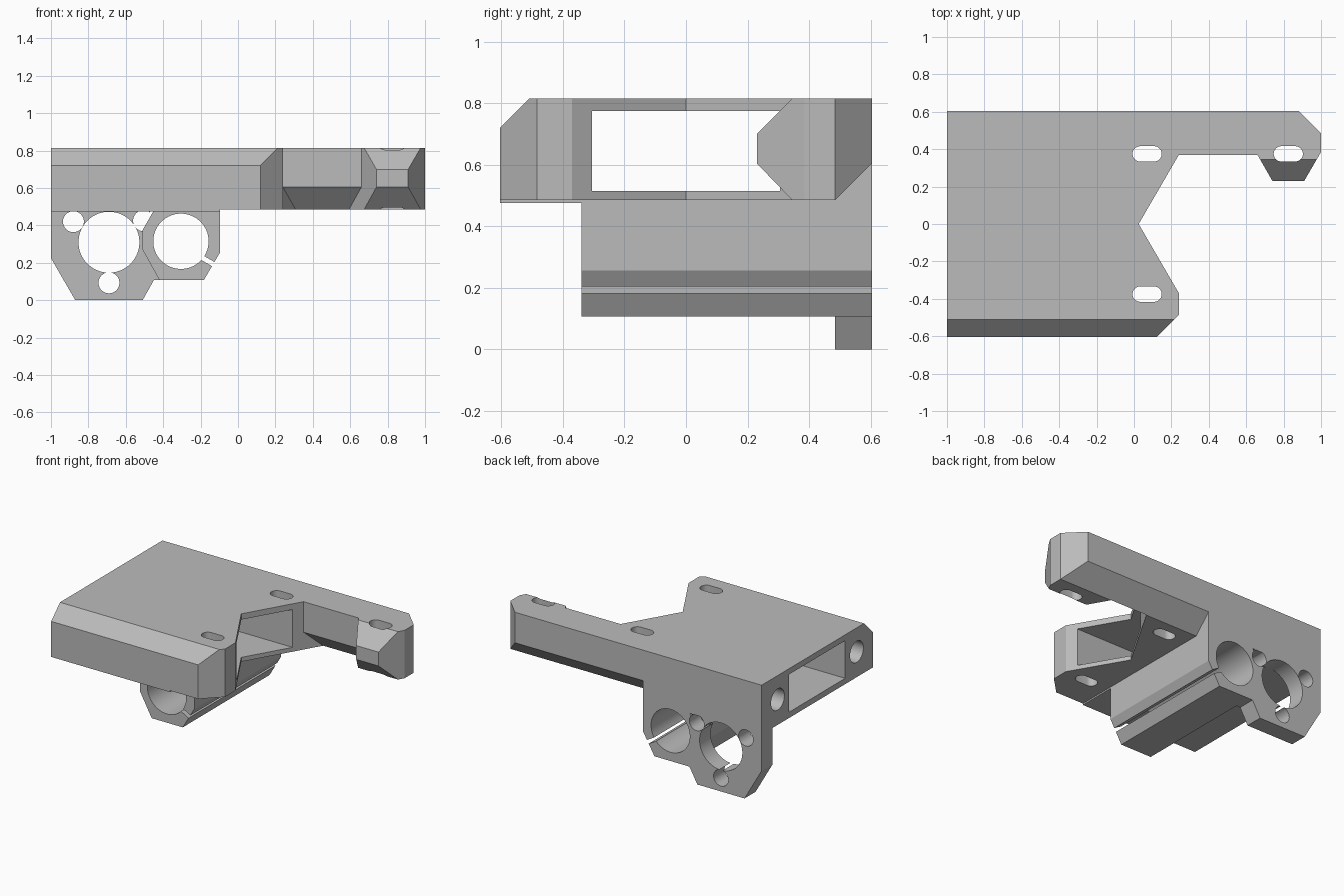
import bpy
import bmesh
import math

cube = bpy.data.objects.get("Cube")
if cube:
    bpy.data.objects.remove(cube, do_unlink=True)

grey = bpy.data.materials.new("matte grey")
grey.use_nodes = True
grey.diffuse_color = (0.5, 0.5, 0.5, 1)
grey.node_tree.nodes["Principled BSDF"].inputs["Base Color"].default_value = (0.5, 0.5, 0.5, 1)

PLACE = {
    "x": lambda u, v, w: (w, u, v),
    "y": lambda u, v, w: (u, w, v),
    "z": lambda u, v, w: (u, v, w),
}


def finish(name, bm):
    bmesh.ops.recalc_face_normals(bm, faces=bm.faces)
    mesh = bpy.data.meshes.new(name)
    bm.to_mesh(mesh)
    bm.free()
    obj = bpy.data.objects.new(name, mesh)
    bpy.context.collection.objects.link(obj)
    mesh.materials.append(grey)
    return obj


def prism(name, outline, axis, lo, hi):
    """Extrude a 2D outline along an axis."""
    bm = bmesh.new()
    ends = [[bm.verts.new(PLACE[axis](u, v, w)) for u, v in outline] for w in (lo, hi)]
    for end in ends:
        bm.faces.new(end)
    n = len(outline)
    for i in range(n):
        j = (i + 1) % n
        bm.faces.new((ends[0][i], ends[0][j], ends[1][j], ends[1][i]))
    return finish(name, bm)


def hull(name, points):
    bm = bmesh.new()
    verts = [bm.verts.new(p) for p in points]
    bmesh.ops.convex_hull(bm, input=verts)
    return finish(name, bm)


def rounded(u, v, r, half=0.0, n=48):
    """Circle outline, or a slot when half is above zero."""
    pts = []
    for i in range(n):
        a = 2 * math.pi * (i + 0.5) / n
        shift = half if math.cos(a) > 0 else -half
        pts.append((u + shift + r * math.cos(a), v + r * math.sin(a)))
    return pts


def carve(obj, cutters):
    bpy.context.view_layer.objects.active = obj
    for cutter in cutters:
        cutter.hide_render = True
        mod = obj.modifiers.new("cut", "BOOLEAN")
        mod.operation = "DIFFERENCE"
        mod.solver = "EXACT"
        mod.object = cutter
        bpy.ops.object.modifier_apply(modifier=mod.name)
    for cutter in cutters:
        bpy.data.objects.remove(cutter, do_unlink=True)


BOTTOM, TOP, BACK = 0.485, 0.815, 0.605

# Carriage plate with notch, arm and end tab
plate = prism("carriage_plate", [
    (-1, -BACK), (0.12, -BACK), (0.24, -0.485), (0.24, -0.37), (0.025, 0),
    (0.24, 0.37), (0.66, 0.37), (0.74, 0.23), (0.91, 0.23), (1, 0.385),
    (1, 0.485), (0.88, BACK), (-1, BACK)], "z", BOTTOM, TOP)

# Bevels on the front, arm and tab
cuts = [
    prism("front_bevel", [(-0.62, 0.705), (-0.495, 0.83), (-0.7, 0.83)], "x", -1.1, 0.4),
    prism("back_bevel", [(0.475, 0.475), (0.62, 0.62), (0.62, 0.475)], "x", -0.095, 1.1),
    prism("tab_top_bevel", [(0.22, 0.69), (0.36, 0.83), (0.1, 0.83)], "x", 0.5, 1.1),
    prism("tab_low_bevel", [(0.22, 0.615), (0.36, 0.47), (0.1, 0.47)], "x", 0.5, 1.1),
]
wedge = []
for y, z in ((0.365, 0.61), (0.365, 0.45), (0.521, 0.45)):
    wedge += [(0.025 + 0.581 * y, y, z), (0.66 - 0.571 * (y - 0.37), y, z)]
cuts.append(hull("arm_bevel", wedge))

# Lengthwise window, rod sockets and adjustment slots
cuts.append(prism("window", [(-0.305, 0.515), (0.305, 0.515), (0.305, 0.775), (-0.305, 0.775)],
                  "x", -1.1, 0.4))
for side in (-1, 1):
    cuts.append(prism("rod_socket", rounded(0.43 * side, 0.65, 0.073), "x", -1.1, -0.2))
for x, y in ((0.07, -0.375), (0.07, 0.375), (0.825, 0.375)):
    cuts.append(prism("slot", rounded(x, y, 0.041, 0.037), "z", 0.4, 0.9))
carve(plate, cuts)

# Thin pad under the plate
pad = prism("lower_pad", [(-1, -BACK), (-0.095, -BACK), (-0.095, BACK), (-1, BACK)],
            "z", 0.475, 0.486)


def sensor_hole():
    return prism("bolt_hole", rounded(-0.505, 0.425, 0.056), "y", 0.485, 0.7)


# Split clamp running front to back
clamp = prism("rod_clamp", [
    (-0.45, 0.48), (-0.51, 0.375), (-0.51, 0.27), (-0.42, 0.107),
    (-0.183, 0.107), (-0.095, 0.257), (-0.095, 0.48)], "y", -0.34, BACK)
along, across = (0.866, -0.5), (0.5, 0.866)
slit = [(-0.16 + a * along[0] + b * across[0], 0.209 + a * along[1] + b * across[1])
        for a, b in ((-0.06, -0.013), (0.08, -0.013), (0.08, 0.013), (-0.06, 0.013))]
carve(clamp, [
    prism("bore", rounded(-0.305, 0.315, 0.148), "y", -0.5, 0.7),
    prism("slit", slit, "y", -0.5, 0.7),
    sensor_hole(),
])

# Mounting flange at the back
flange = prism("mount_flange", [
    (-1, 0.48), (-1, 0.225), (-0.87, 0), (-0.51, 0), (-0.45, 0.107),
    (-0.42, 0.107), (-0.47, 0.198), (-0.47, 0.48)], "y", 0.485, BACK)
carve(flange, [
    prism("main_hole", rounded(-0.69, 0.31, 0.163), "y", 0.4, 0.7),
    prism("bolt_hole", rounded(-0.88, 0.42, 0.056), "y", 0.4, 0.7),
    prism("bolt_hole", rounded(-0.69, 0.093, 0.056), "y", 0.4, 0.7),
    sensor_hole(),
])

# Smooth bores, sharp edges elsewhere
bpy.ops.object.select_all(action="DESELECT")
for obj in (plate, pad, clamp, flange):
    obj.select_set(True)
bpy.context.view_layer.objects.active = plate
bpy.ops.object.shade_smooth_by_angle(angle=math.radians(25))
